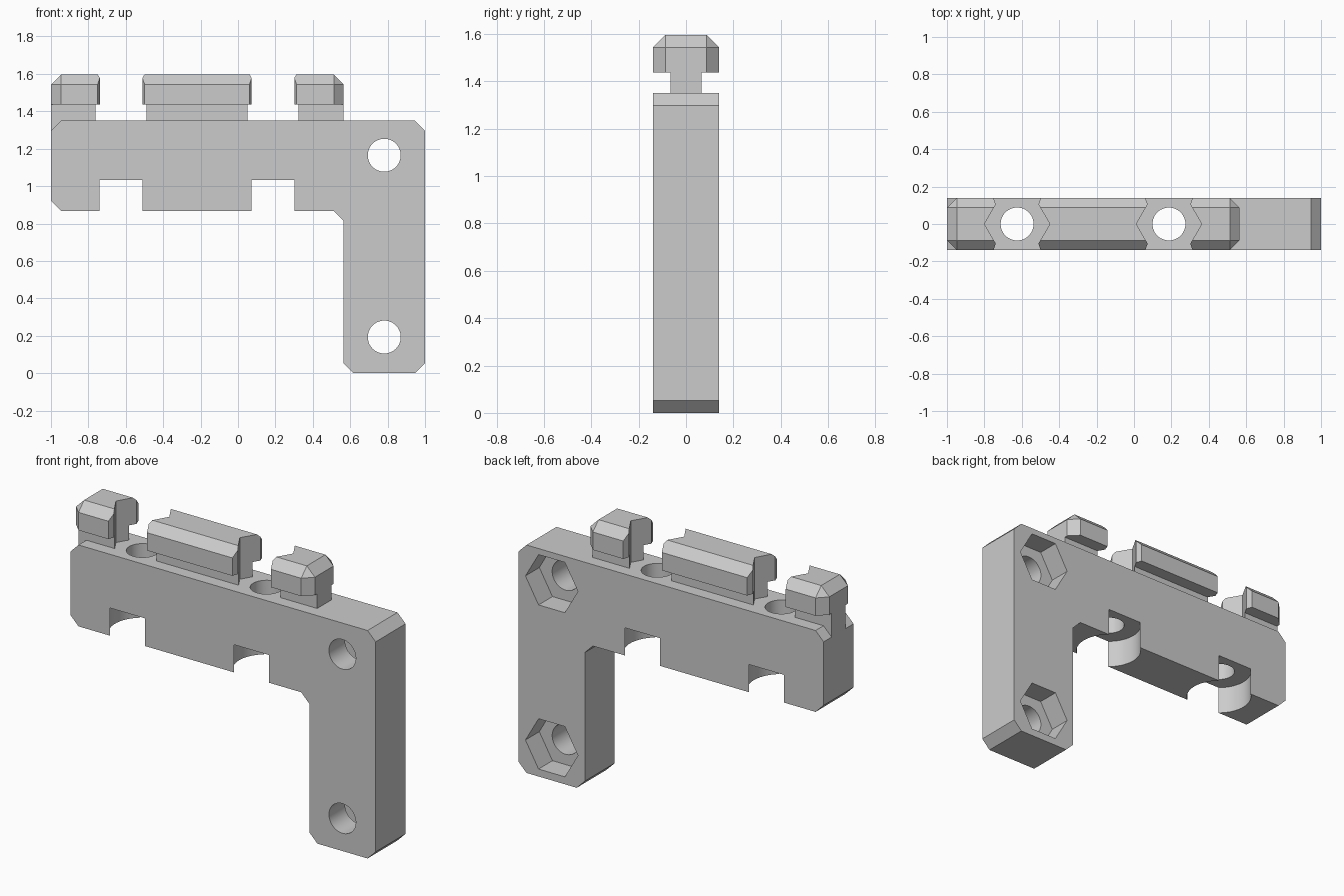
import bpy, bmesh, math
from mathutils import Vector

cube = bpy.data.objects.get("Cube")
if cube:
    bpy.data.objects.remove(cube, do_unlink=True)

DEPTH = 0.14                      # half thickness of the bracket
TOP = 1.35                        # top of the bracket body
BOLT_X = (-0.625, 0.187)          # vertical bolt holes
MOUNT_X, MOUNT_Z = 0.782, (0.193, 1.165)
RAIL_L, RAIL_R = -1.0, 0.565
C = 0.053                         # chamfer size

grey = bpy.data.materials.new("light grey plastic")
grey.use_nodes = True
grey.diffuse_color = (0.6, 0.6, 0.6, 1)
grey.node_tree.nodes["Principled BSDF"].inputs["Base Color"].default_value = (0.6, 0.6, 0.6, 1)


def add_object(name, bm):
    bmesh.ops.recalc_face_normals(bm, faces=bm.faces)
    mesh = bpy.data.meshes.new(name)
    bm.to_mesh(mesh)
    bm.free()
    mesh.materials.append(grey)
    ob = bpy.data.objects.new(name, mesh)
    bpy.context.collection.objects.link(ob)
    return ob


def prism(name, points, start, end, axis="Z"):
    """Extrude a flat outline along Z (points are x, y) or Y (points are x, z)."""
    bm = bmesh.new()
    place = (lambda a, b: (a, b, start)) if axis == "Z" else (lambda a, b: (a, start, b))
    face = bm.faces.new([bm.verts.new(place(*p)) for p in points])
    moved = bmesh.ops.extrude_face_region(bm, geom=[face])["geom"]
    step = Vector((0, 0, end - start)) if axis == "Z" else Vector((0, end - start, 0))
    bmesh.ops.translate(bm, vec=step, verts=[v for v in moved if isinstance(v, bmesh.types.BMVert)])
    return add_object(name, bm)


def ring(cx, cy, r, n):
    return [(cx + r * math.cos(2 * math.pi * i / n), cy + r * math.sin(2 * math.pi * i / n))
            for i in range(n)]


def combine(target, tool, operation="DIFFERENCE"):
    mod = target.modifiers.new("combine", "BOOLEAN")
    mod.operation, mod.solver, mod.object = operation, "EXACT", tool
    bpy.context.view_layer.objects.active = target
    bpy.ops.object.modifier_apply(modifier=mod.name)
    bpy.data.objects.remove(tool, do_unlink=True)


# L-shaped body with chamfered corners
low = 0.868
body = prism("bracket", [
    (-1, low + C), (-1 + C, low), (RAIL_R - C, low), (RAIL_R, low - C),
    (RAIL_R, C), (RAIL_R + C, 0), (1 - C, 0), (1, C),
    (1, TOP - C), (1 - C, TOP), (-1 + C, TOP), (-1, TOP - C)], -DEPTH, DEPTH, "Y")

# Rail head: chamfered ends and top edges
bm = bmesh.new()
for z in (1.437, 1.543):
    for sy in (-1, 1):
        for end, s in ((RAIL_L, 1), (RAIL_R, -1)):
            bm.verts.new((end, sy * (DEPTH - C), z))
            bm.verts.new((end + s * C, sy * DEPTH, z))
for x in (RAIL_L + C, RAIL_R - C):
    for sy in (-1, 1):
        bm.verts.new((x, sy * (DEPTH - C), 1.596))
bmesh.ops.convex_hull(bm, input=bm.verts)
bmesh.ops.dissolve_limit(bm, angle_limit=0.01, verts=bm.verts, edges=bm.edges)
rail = add_object("rail", bm)

# Narrow stem under the head
w = 0.066
stem = prism("stem", [(RAIL_L, -w), (RAIL_R, -w), (RAIL_R, w), (RAIL_L, w)], TOP - C, 1.5)
combine(rail, stem, "UNION")

# Gaps in the rail: hexagonal sides that flare at the outer faces
quarter = [(0.175, 0), (0.114, 0.105), (0.128, 0.145), (0.128, 0.2)]
half = [(x, -y) for x, y in quarter[:0:-1]] + quarter
outline = half + [(-x, -y) for x, y in half]
for bx in BOLT_X:
    combine(rail, prism("gap", [(bx + x, y) for x, y in outline], 1.2, 1.7))
combine(body, rail, "UNION")

# Vertical bolt holes with wide counterbores underneath
for bx in BOLT_X:
    combine(body, prism("bolt_hole", ring(bx, 0, 0.088, 48), 0.95, 1.42))
    combine(body, prism("counterbore", ring(bx, 0, 0.181, 64), 0.8, 1.032))

# Mounting holes through the leg with nut pockets in the back
for mz in MOUNT_Z:
    combine(body, prism("mount_hole", ring(MOUNT_X, mz, 0.088, 48), -0.2, 0.2, "Y"))
    combine(body, prism("nut_pocket", ring(MOUNT_X, mz, 0.172, 6), 0.01, 0.2, "Y"))

bpy.ops.object.select_all(action="DESELECT")
body.select_set(True)
bpy.context.view_layer.objects.active = body
bpy.ops.object.shade_smooth_by_angle(angle=math.radians(25))
